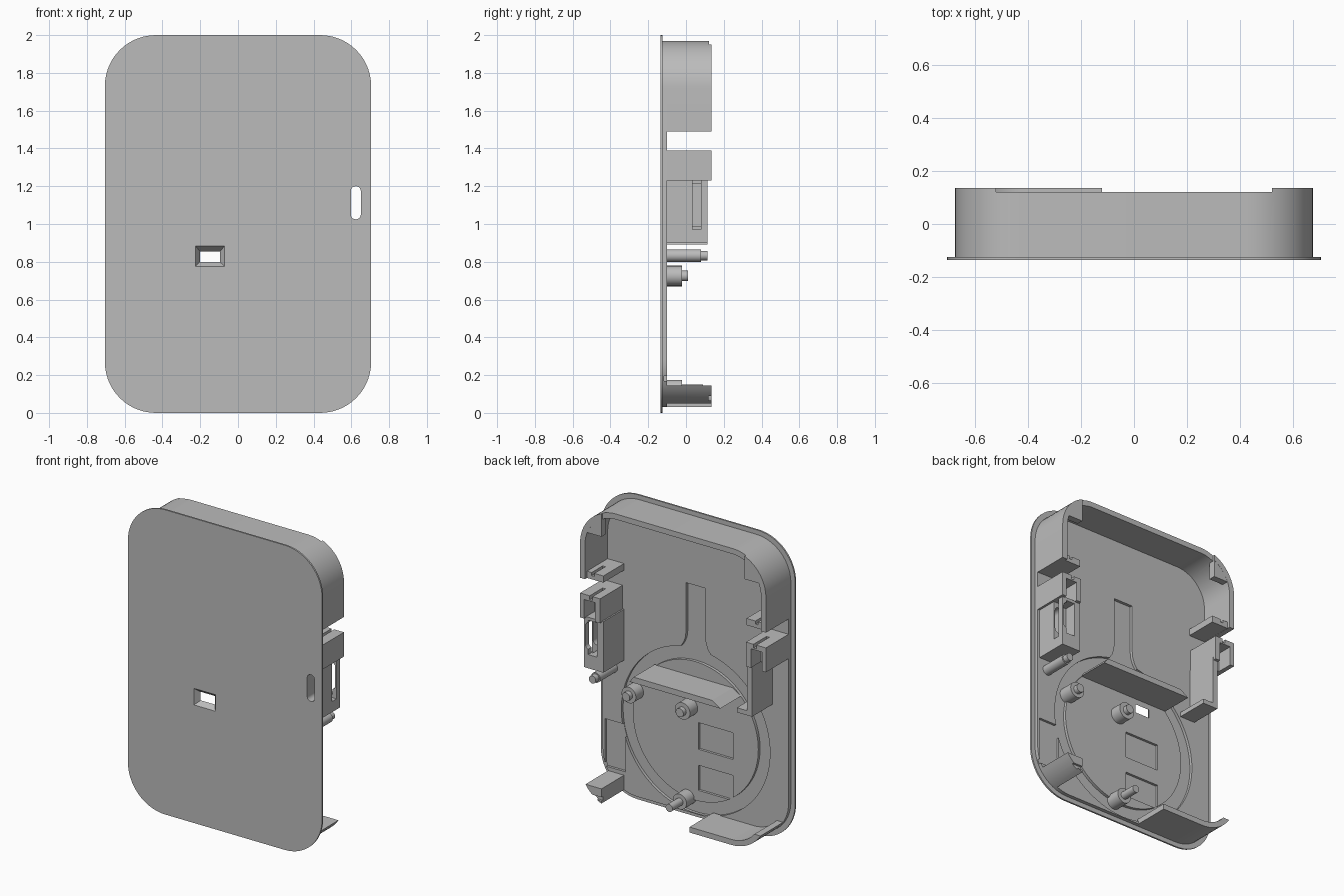
import bpy, bmesh, math
from mathutils import Vector

cube = bpy.data.objects.get("Cube")
if cube:
    bpy.data.objects.remove(cube, do_unlink=True)

grey = bpy.data.materials.new("light grey plastic")
grey.use_nodes = True
colour = (0.5, 0.5, 0.5, 1)
grey.diffuse_color = colour
grey.node_tree.nodes["Principled BSDF"].inputs["Base Color"].default_value = colour


def loft(name, sections):
    """Skin between (y, [(x, z), ...]) sections and cap both ends."""
    bm = bmesh.new()
    rings = [[bm.verts.new((x, y, z)) for x, z in pts] for y, pts in sections]
    for a, b in zip(rings, rings[1:]):
        for i in range(len(a)):
            j = (i + 1) % len(a)
            bm.faces.new((a[i], a[j], b[j], b[i]))
    bm.faces.new(rings[0])
    bm.faces.new(rings[-1])
    bmesh.ops.recalc_face_normals(bm, faces=bm.faces)
    mesh = bpy.data.meshes.new(name)
    bm.to_mesh(mesh)
    bm.free()
    mesh.materials.append(grey)
    obj = bpy.data.objects.new(name, mesh)
    bpy.context.collection.objects.link(obj)
    return obj


def prism(name, pts, y0, y1):
    return loft(name, [(y0, pts), (y1, pts)])


def rect(x0, x1, z0, z1):
    return [(x0, z0), (x1, z0), (x1, z1), (x0, z1)]


def box(name, x0, x1, y0, y1, z0, z1):
    return prism(name, rect(x0, x1, z0, z1), y0, y1)


def rounded(x0, x1, z0, z1, r, n=14):
    pts = []
    corners = [(x1 - r, z1 - r), (x0 + r, z1 - r), (x0 + r, z0 + r), (x1 - r, z0 + r)]
    for q, (cx, cz) in enumerate(corners):
        for i in range(n + 1):
            a = math.pi / 2 * (q + i / n)
            pts.append((cx + r * math.cos(a), cz + r * math.sin(a)))
    return pts


def circle(cx, cz, r, n=64):
    return [(cx + r * math.cos(2 * math.pi * i / n),
             cz + r * math.sin(2 * math.pi * i / n)) for i in range(n)]


def carve(obj, *cutters, op="DIFFERENCE"):
    """Apply booleans and discard the cutters."""
    for c in cutters:
        m = obj.modifiers.new("cut", "BOOLEAN")
        m.object, m.operation, m.solver = c, op, "EXACT"
    bpy.context.view_layer.update()
    graph = bpy.context.evaluated_depsgraph_get()
    mesh = bpy.data.meshes.new_from_object(obj.evaluated_get(graph))
    obj.modifiers.clear()
    obj.data = mesh
    for c in cutters:
        bpy.data.objects.remove(c, do_unlink=True)
    return obj


def keep(obj, cutter):
    return carve(obj, cutter, op="INTERSECT")


def shell(inset):
    h = 0.675 - inset
    return rounded(-h, h, 0.03 + inset, 1.97 - inset, 0.25 - inset)


def ring_wall(name):
    return carve(prism(name, shell(0), -0.11, 0.135),
                 prism("hollow", shell(0.036), -0.3, 0.3))


FLOOR, BACK = -0.10, 0.115


def through_holes():
    port = loft("port_cutter", [(-0.14, rect(-0.228, -0.067, 0.772, 0.888)),
                                (-0.098, rect(-0.2, -0.097, 0.80, 0.853)),
                                (-0.05, rect(-0.2, -0.097, 0.80, 0.853))])
    slot = prism("slot_cutter", rounded(0.597, 0.65, 1.025, 1.2, 0.025, 6), -0.3, 0.3)
    return port, slot


# Face plate and the thicker panel behind it
face_plate = prism("face_plate", rounded(-0.705, 0.705, 0, 2, 0.27), -0.135, -0.124)
carve(face_plate, *through_holes())
back_panel = prism("back_panel", shell(0), -0.124, FLOOR)
carve(back_panel, *through_holes())

# Cable channel: circular groove with a flared vertical run
groove = prism("groove_cutter", circle(0, 0.575, 0.54, 96), -0.119, -0.05)
flare = [(0.07 + 0.13 * (1 - math.cos(t)), 1.21 - 0.15 * math.sin(t))
         for t in [math.pi / 2 * i / 6 for i in range(7)]]
run = [(0.07, 1.53)] + flare + [(0.2, 0.95)]
run += [(-x, z) for x, z in reversed(run)]
carve(groove, prism("run", run, -0.119, -0.05), op="UNION")
carve(groove, prism("disc", circle(0, 0.575, 0.455, 96), -0.3, 0.3))
pockets = [box("pocket", *p[:2], -0.116, -0.05, *p[2:]) for p in (
    (-0.27, -0.02, 0.46, 0.635), (-0.27, -0.02, 0.19, 0.355), (0.51, 0.66, 0.17, 0.48))]
carve(back_panel, groove, *pockets)

# Upper surrounding wall, lower across the middle
upper_wall = keep(ring_wall("upper_wall"), box("zone", -1, 1, -1, 1, 1.49, 3))
carve(upper_wall, box("dip", -0.52, 0.52, 0.121, 0.3, 1.8, 2.1))

# Lower wall sections
lower_wall = keep(ring_wall("lower_wall"), box("zone", -1, -0.12, -1, 1, -1, 0.145))
lower_corner = keep(prism("lower_corner_block", shell(0), -0.11, 0.135),
                    box("zone", 0.52, 1, -1, 1, -1, 0.145))
carve(lower_corner, box("notch", 0.4, 0.8, 0.12, 0.3, 0.065, 0.09))

# Corner caps, wall ledges and upper latch blocks on both sides
for side, s in (("left", 1), ("right", -1)):
    def sided(name, x0, x1, y0, y1, z0, z1):
        a, b = sorted((s * x0, s * x1))
        return box(name, a, b, y0, y1, z0, z1)

    keep(prism(side + "_corner_cap", shell(0.004), 0.09, 0.134),
         sided("zone", 0.52, 1, -1, 1, 1.80, 3))
    ledge = sided(side + "_wall_ledge", 0.52, 0.66, -0.105, BACK, 1.491, 1.535)
    carve(ledge, sided("groove", 0.585, 0.605, 0.0, 0.3, 1.515, 1.6))
    latch = sided(side + "_latch_block", 0.53, 0.675, -0.105, 0.135, 1.23, 1.39)
    carve(latch, sided("groove", 0.585, 0.605, 0.0, 0.3, 1.365, 1.5),
          sided("recess", 0.565, 0.645, 0.03, 0.3, 1.2, 1.355))

# Switch housing around the slot on the left side
housing = box("switch_housing", 0.52, 0.66, -0.105, BACK, 0.90, 1.235)
carve(housing, through_holes()[1],
      box("window", 0.565, 0.63, 0.035, 0.3, 0.99, 1.215),
      box("side_opening", 0.62, 0.8, 0.035, 0.08, 0.97, 1.23))
stray = bpy.data.objects.get("port_cutter")
if stray:
    bpy.data.objects.remove(stray, do_unlink=True)

# Right side panel with its foot
box("right_panel", -0.56, -0.525, -0.105, BACK, 0.90, 1.25)
box("right_panel_foot", -0.56, -0.45, -0.105, BACK, 0.90, 0.93)

# Central shelf with chamfered ends
prism("centre_shelf", [(-0.33, 0.892), (0.33, 0.892), (0.3, 0.93), (-0.27, 0.93)],
      -0.105, BACK)


def post(name, x, z, r, top, pin_r, tip):
    """Stepped round boss with a thinner pin."""
    loft(name, [(-0.122, circle(x, z, r, 32)), (top, circle(x, z, r, 32)),
                (top, circle(x, z, pin_r, 32)), (tip, circle(x, z, pin_r, 32))])


post("side_post", 0.6, 0.833, 0.033, 0.08, 0.025, BACK)
post("left_boss", 0.43, 0.725, 0.052, -0.02, 0.028, 0.01)
post("centre_boss", 0.04, 0.725, 0.055, -0.02, 0.028, 0.01)
post("lower_boss", 0.06, 0.125, 0.05, -0.02, 0.025, 0.09)

# Smooth the curved sides while keeping hard edges
bpy.ops.object.select_all(action="DESELECT")
for obj in bpy.context.scene.objects:
    if obj.type == "MESH":
        obj.select_set(True)
        bpy.context.view_layer.objects.active = obj
bpy.ops.object.shade_smooth_by_angle(angle=math.radians(25))
